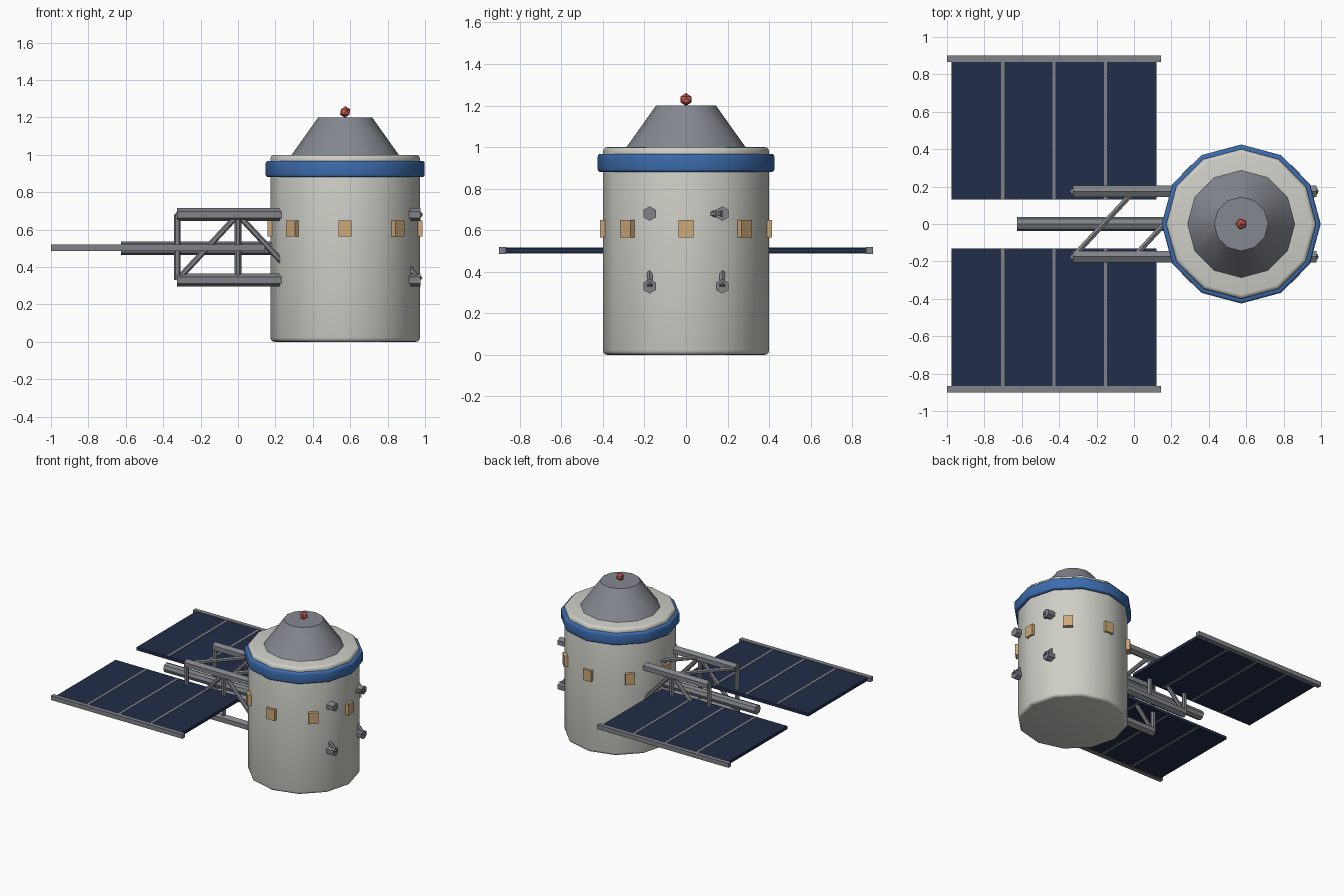
import bpy, bmesh, math
from mathutils import Vector, Matrix

if "Cube" in bpy.data.objects:
    bpy.data.objects.remove(bpy.data.objects["Cube"])


def material(name, rgb):
    m = bpy.data.materials.new(name)
    m.diffuse_color = (*rgb, 1)
    m.use_nodes = True
    m.node_tree.nodes["Principled BSDF"].inputs["Base Color"].default_value = m.diffuse_color
    return m


HULL = material("hull_off_white", (0.62, 0.62, 0.57))
BLUE = material("band_blue", (0.045, 0.15, 0.42))
GREY = material("cone_grey", (0.23, 0.245, 0.275))
METAL = material("truss_grey", (0.215, 0.225, 0.245))
NAVY = material("solar_navy", (0.015, 0.026, 0.065))
TAN = material("window_tan", (0.62, 0.40, 0.19))
RED = material("beacon_red", (0.60, 0.11, 0.085))

CX = 0.573  # hull axis


def finish(bm, name, mat, smooth=True):
    bmesh.ops.recalc_face_normals(bm, faces=bm.faces[:])
    me = bpy.data.meshes.new(name)
    bm.to_mesh(me)
    bm.free()
    me.materials.append(mat)
    ob = bpy.data.objects.new(name, me)
    bpy.context.collection.objects.link(ob)
    if smooth:
        bpy.ops.object.select_all(action='DESELECT')
        ob.select_set(True)
        bpy.context.view_layer.objects.active = ob
        bpy.ops.object.shade_smooth_by_angle(angle=math.radians(38))
    return ob


def drum(name, r1, r2, z0, z1, mat, bevel=0.0):
    """Twelve-sided upright drum or cone on the hull axis."""
    bm = bmesh.new()
    bmesh.ops.create_cone(bm, cap_ends=True, segments=12, radius1=r1, radius2=r2,
                          depth=z1 - z0,
                          matrix=Matrix.Translation((CX, 0, (z0 + z1) / 2)))
    if bevel:
        rims = [e for e in bm.edges if e.calc_face_angle(0) > 1]
        bmesh.ops.bevel(bm, geom=rims, offset=bevel, segments=3, profile=0.5,
                        affect='EDGES')
    return finish(bm, name, mat)


def box(name, size, loc, mat, rot=0.0):
    bm = bmesh.new()
    m = (Matrix.Translation(loc) @ Matrix.Rotation(rot, 4, 'Z')
         @ Matrix.Diagonal((*size, 1)))
    bmesh.ops.create_cube(bm, size=1, matrix=m)
    return finish(bm, name, mat, False)


def bar(name, a, b, r, sides=6):
    """Round bar between two points, with a corner facing sideways."""
    a, b = Vector(a), Vector(b)
    d = b - a
    bm = bmesh.new()
    m = (Matrix.Translation((a + b) / 2) @ d.to_track_quat('Z', 'Y').to_matrix().to_4x4()
         @ Matrix.Rotation(0 if abs(d.y) > 0 else math.pi / 2, 4, 'Z'))
    # turn the section so that a corner points along y for lengthwise bars
    q = m.to_3x3() @ Vector((1, 0, 0))
    if abs(d.y) < 1e-6 and abs(q.y) < 0.9:
        m = m @ Matrix.Rotation(math.pi / 2, 4, 'Z')
    bmesh.ops.create_cone(bm, cap_ends=True, segments=sides, radius1=r, radius2=r,
                          depth=d.length, matrix=m)
    return finish(bm, name, METAL, False)


# Hull, band and nose cone
drum("hull", 0.4, 0.4, 0, 1.0, HULL, 0.022)
drum("blue_band", 0.425, 0.425, 0.88, 0.968, BLUE, 0.014)
drum("nose_cone", 0.29, 0.144, 0.995, 1.2, GREY)

# Beacon
bm = bmesh.new()
bmesh.ops.create_icosphere(bm, subdivisions=1, radius=0.031,
                           matrix=Matrix.Translation((CX, 0, 1.229)))
finish(bm, "beacon", RED, False)

# Ring of eight windows
for i in range(8):
    a = i * math.pi / 4
    box(f"window_{i + 1}", (0.034, 0.07, 0.086),
        (CX + 0.397 * math.cos(a), 0.397 * math.sin(a), 0.607), TAN, a)

# Truss running through the hull: rails, posts, zigzag braces
Y, LOW, HIGH = 0.175, 0.33, 0.68
nodes = [-0.325 + 0.325 * i for i in range(5)]
for side, s in (("front", -1), ("back", 1)):
    for level, z in (("lower", LOW), ("upper", HIGH)):
        bar(f"truss_rail_{side}_{level}", (nodes[0], s * Y, z), (nodes[4], s * Y, z), 0.035)
    for i in range(4):
        z0, z1 = (LOW, HIGH) if i % 2 == 0 else (HIGH, LOW)
        bar(f"truss_post_{side}_{i + 1}", (nodes[i], s * Y, LOW), (nodes[i], s * Y, HIGH), 0.018)
        bar(f"truss_brace_{side}_{i + 1}", (nodes[i], s * Y, z0), (nodes[i + 1], s * Y, z1), 0.016)
for i in range(4):
    bar(f"truss_top_brace_{i + 1}", (nodes[i], -Y, HIGH), (nodes[i + 1], Y, HIGH), 0.016)

# Central boom
bar("boom", (-0.625, 0, 0.5), (0.3, 0, 0.5), 0.037, 8)

# Two solar wings with dividers and an outer edge rail
PX = -0.4275
for side, s in (("front", -1), ("back", 1)):
    box(f"solar_panel_{side}", (1.095, 0.74, 0.024), (PX, s * 0.5, 0.503), NAVY)
    box(f"panel_edge_rail_{side}", (1.145, 0.034, 0.034), (PX, s * 0.883, 0.503), METAL)
    for i in (-1, 0, 1):
        box(f"panel_divider_{side}_{i + 2}", (0.018, 0.735, 0.029),
            (PX + i * 0.275, s * 0.5, 0.503), METAL)
